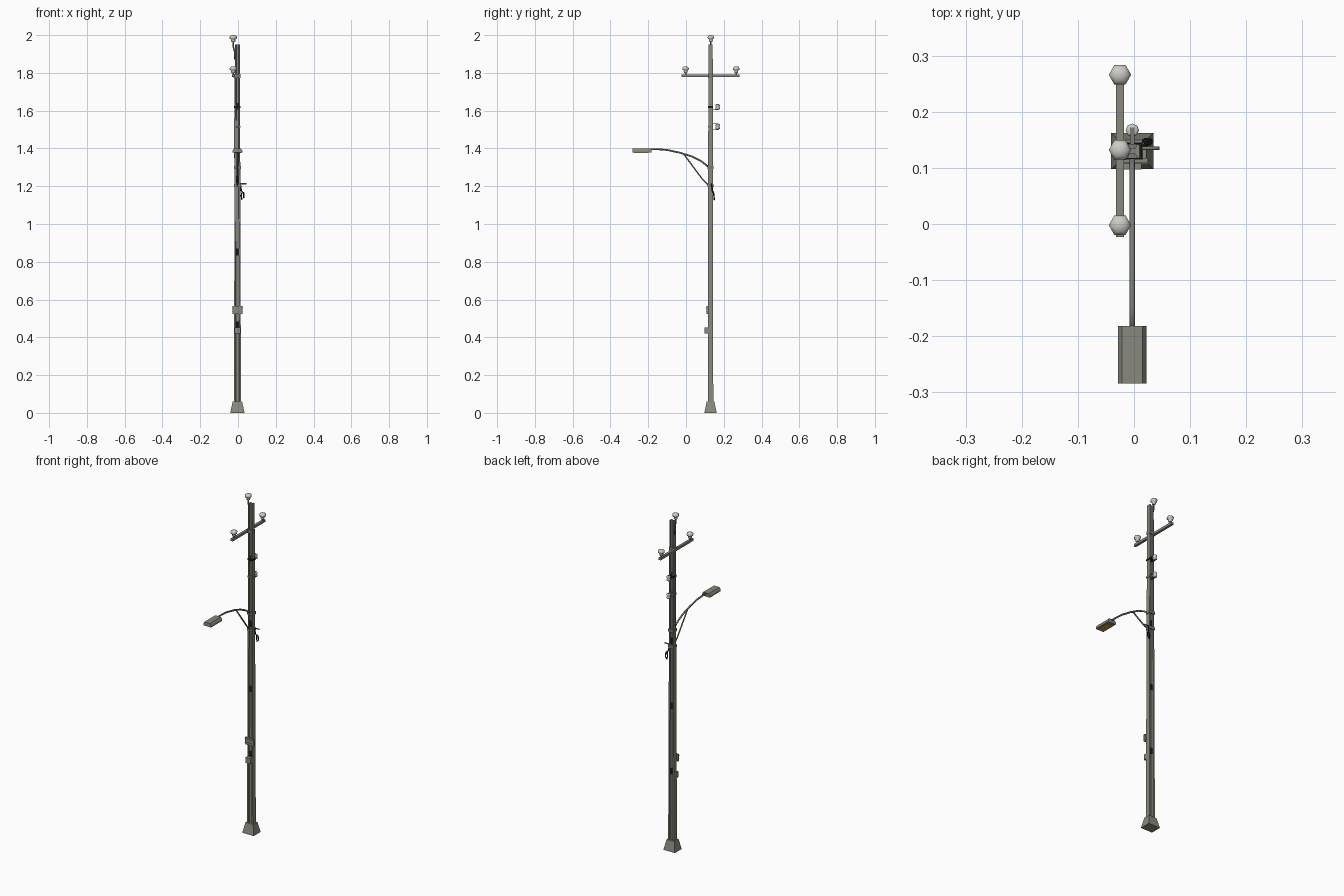
import bpy, bmesh, math
from mathutils import Vector

if "Cube" in bpy.data.objects:
    bpy.data.objects.remove(bpy.data.objects["Cube"])

PX, PY = -0.003, 0.13   # pole axis


def mat(name, r, g, b):
    m = bpy.data.materials.new(name)
    m.diffuse_color = (r, g, b, 1)
    m.use_nodes = True
    m.node_tree.nodes["Principled BSDF"].inputs["Base Color"].default_value = m.diffuse_color
    return m


CONC = mat("weathered concrete", 0.25, 0.25, 0.21)
STEEL = mat("grey steel", 0.2, 0.2, 0.18)
PORC = mat("pale porcelain", 0.6, 0.6, 0.57)
BLACK = mat("black", 0.01, 0.01, 0.01)
LAMP = mat("amber lens", 0.55, 0.3, 0.05)


def make(name, bm, m, smooth=False):
    bmesh.ops.recalc_face_normals(bm, faces=bm.faces)
    me = bpy.data.meshes.new(name)
    bm.to_mesh(me)
    bm.free()
    ob = bpy.data.objects.new(name, me)
    bpy.context.collection.objects.link(ob)
    me.materials.append(m)
    for p in me.polygons:
        p.use_smooth = smooth
    return ob


def loft(name, rings, m, smooth=False):
    bm = bmesh.new()
    vs = [[bm.verts.new(p) for p in r] for r in rings]
    n = len(vs[0])
    for a, b in zip(vs, vs[1:]):
        for i in range(n):
            j = (i + 1) % n
            bm.faces.new((a[i], a[j], b[j], b[i]))
    bm.faces.new(vs[0])
    bm.faces.new(vs[-1])
    return make(name, bm, m, smooth)


def box(name, lo, hi, m):
    rings = [[(lo[0], lo[1], z), (hi[0], lo[1], z), (hi[0], hi[1], z), (lo[0], hi[1], z)]
             for z in (lo[2], hi[2])]
    return loft(name, rings, m)


def lathe(name, at, profile, m, n=6, smooth=True):
    rings = [[(at[0] + r * math.cos(2 * math.pi * i / n), at[1] + r * math.sin(2 * math.pi * i / n),
               at[2] + z) for i in range(n)] for r, z in profile]
    return loft(name, rings, m, smooth)


def tube(name, pts, r, m, n=6):
    pts = [Vector(p) for p in pts]
    rings, side = [], None
    for i, p in enumerate(pts):
        d = (pts[min(i + 1, len(pts) - 1)] - pts[max(i - 1, 0)]).normalized()
        if side is None:
            side = d.orthogonal()
        side = (side - d * side.dot(d)).normalized()
        up = d.cross(side)
        rings.append([p + r * (math.cos(2 * math.pi * k / n) * side + math.sin(2 * math.pi * k / n) * up)
                      for k in range(n)])
    return loft(name, rings, m, True)


# Tapered pole with an H section, grooves on front and back
def half(z):
    t = z / 1.95
    return 0.019 - 0.006 * t, 0.0145 - 0.003 * t


def h_ring(z):
    w, d = half(z)
    f, e = w * 0.55, 0.005
    q = [(w, d), (f, d), (f * 0.8, e)]
    s = q + [(-x, y) for x, y in reversed(q)]
    s += [(-x, -y) for x, y in s]
    return [(PX + x, PY + y, z) for x, y in s]


loft("pole", [h_ring(0), h_ring(1.95)], CONC)

# Footing
loft("footing", [[(PX + sx * w, PY + sy * d, z) for sx, sy in ((-1, -1), (1, -1), (1, 1), (-1, 1))]
                 for w, d, z in ((0.038, 0.032, 0), (0.036, 0.031, 0.008), (0.025, 0.02, 0.06))], CONC)

# Dark openings in the web
for i in range(4):
    z = 0.465 + 0.386 * i
    w = half(z)[0] * 0.46
    box("web_opening_%d" % i, (PX - w, PY - 0.0065, z - 0.018), (PX + w, PY + 0.0065, z + 0.018), BLACK)

# Ribbed sign plate and small junction box
box("sign_plate", (-0.03, 0.109, 0.523), (0.025, 0.118, 0.565), CONC)
for z in (0.533, 0.553):
    box("sign_rib", (-0.031, 0.107, z), (0.026, 0.118, z + 0.004), CONC)
box("junction_box", (PX - 0.016, 0.097, 0.42), (PX + 0.016, 0.117, 0.453), CONC)

# Crossarm and pin insulators
AX = -0.025
box("crossarm", (AX - 0.007, -0.023, 1.777), (AX + 0.007, 0.282, 1.791), CONC)
box("crossarm_clamp", (AX, PY - 0.013, 1.774), (PX + 0.015, PY + 0.013, 1.794), STEEL)
BELL = [(0.009, 0), (0.012, 0.006), (0.01, 0.012), (0.019, 0.018), (0.02, 0.026), (0.014, 0.033), (0.005, 0.036)]
for y, z in ((-0.002, 1.799), (0.266, 1.799), (0.132, 1.964)):
    lathe("pin_insulator", (AX, y, z), BELL, PORC)
for y in (-0.002, 0.266):
    lathe("insulator_pin", (AX, y, 1.785), [(0.005, 0), (0.005, 0.018)], STEEL)
tube("top_pin", [(-0.016, 0.132, 1.87), (-0.018, 0.132, 1.91), (AX, 0.132, 1.94), (AX, 0.132, 1.97)], 0.004, STEEL)

# Spool insulators on the back
SPOOL = [(0.008, -0.014), (0.012, -0.011), (0.012, -0.006), (0.009, 0), (0.012, 0.006), (0.012, 0.011), (0.008, 0.014)]
for z in (1.62, 1.515):
    lathe("spool_insulator", (PX, 0.167, z), SPOOL, PORC, 8)
    for dz in (-0.0165, 0.0145):
        box("spool_bracket", (PX - 0.004, 0.137, z + dz), (PX + 0.004, 0.172, z + dz + 0.002), STEEL)
    box("spool_clamp", (PX - 0.017, PY - 0.014, z - 0.005), (PX + 0.017, PY + 0.014, z + 0.005), BLACK if z > 1.6 else STEEL)

# Lamp arm and brace
tube("lamp_arm", [(PX, 0.122, 1.3), (PX, 0.08, 1.333), (PX, 0.03, 1.358), (PX, -0.03, 1.377),
                  (PX, -0.1, 1.392), (PX, -0.15, 1.396), (PX, -0.192, 1.395)], 0.005, STEEL)
tube("arm_brace", [(PX, 0.12, 1.203), (PX, 0.085, 1.24), (PX, 0.04, 1.3), (PX, -0.012, 1.37)], 0.004, STEEL)
for z in (1.3, 1.205):
    box("arm_clamp", (PX - 0.018, PY - 0.016, z - 0.008), (PX + 0.018, PY + 0.016, z + 0.008), STEEL)

# Lamp head with bevelled top and amber lens
sec = [(-0.0255, 1.378), (0.0255, 1.378), (0.0255, 1.389), (0.018, 1.4), (-0.018, 1.4), (-0.0255, 1.389)]
loft("lamp_head", [[(PX + x, y, z) for x, z in sec] for y in (-0.284, -0.182)], CONC)
box("lamp_lens", (PX - 0.019, -0.275, 1.375), (PX + 0.019, -0.2, 1.379), LAMP)

# Side peg, hanging cable loop and riser wire
tube("side_peg", [(0.005, 0.135, 1.213), (0.045, 0.135, 1.213)], 0.0035, STEEL)
tube("cable_loop", [(0.013, 0.135, 1.21), (0.018, 0.14, 1.175), (0.03, 0.145, 1.165), (0.03, 0.149, 1.14),
                    (0.02, 0.15, 1.128), (0.017, 0.148, 1.15), (0.022, 0.145, 1.17)], 0.0035, BLACK)
tube("riser_wire", [(-0.016, 0.128, 1.32), (-0.02, 0.127, 1.4), (-0.02, 0.127, 1.75), (-0.02, 0.128, 1.78)], 0.0025, STEEL)
